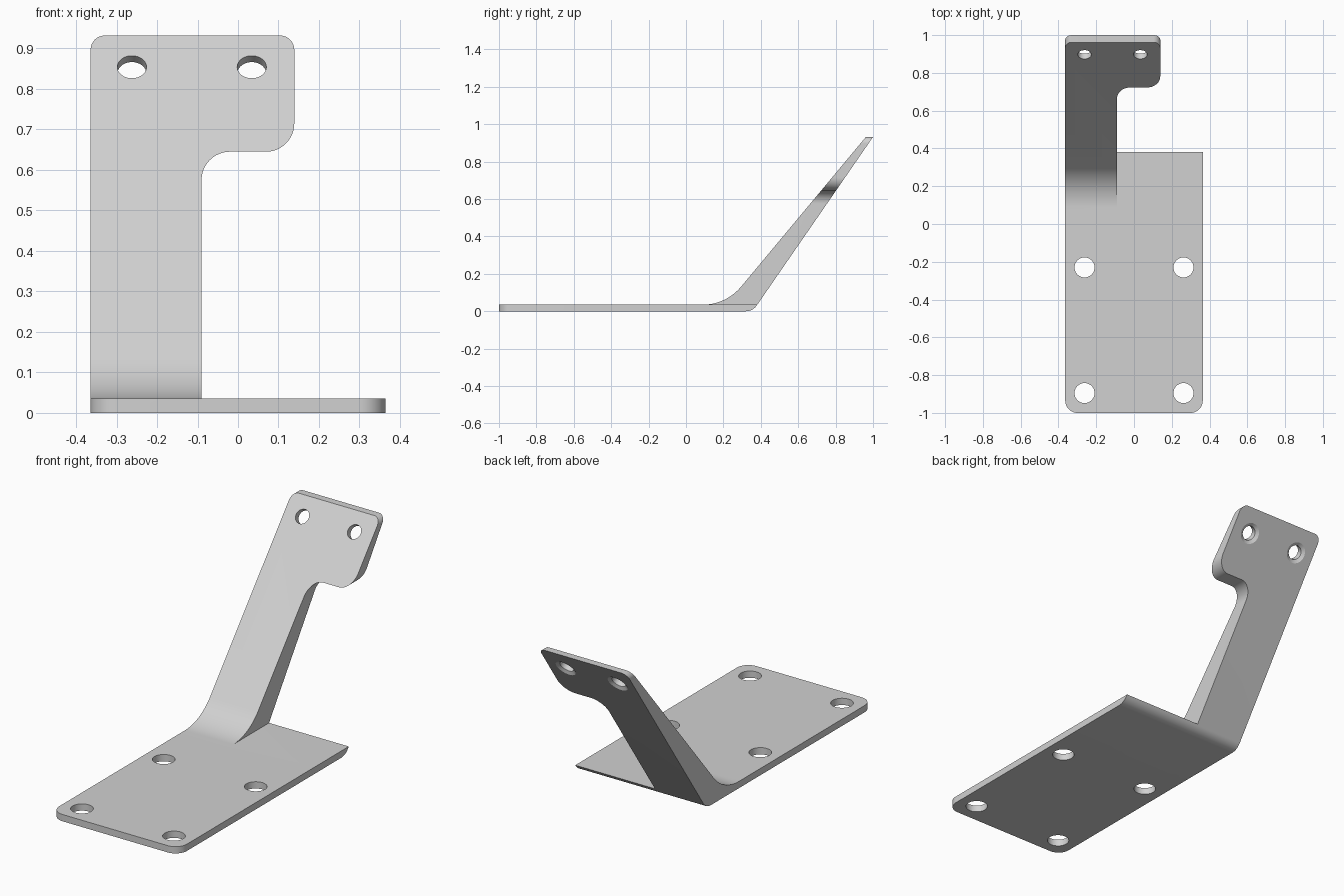
import bpy, bmesh, math
from mathutils import Vector, Matrix

cube = bpy.data.objects.get("Cube")
if cube:
    bpy.data.objects.remove(cube)

metal = bpy.data.materials.new("plain grey metal")
metal.use_nodes = True
GREY = (0.64, 0.64, 0.64, 1)
metal.diffuse_color = GREY
metal.node_tree.nodes["Principled BSDF"].inputs["Base Color"].default_value = GREY


def make_object(name, bm):
    bmesh.ops.recalc_face_normals(bm, faces=bm.faces)
    mesh = bpy.data.meshes.new(name)
    bm.to_mesh(mesh)
    bm.free()
    mesh.materials.append(metal)
    obj = bpy.data.objects.new(name, mesh)
    bpy.context.collection.objects.link(obj)
    return obj


def rounded(corners, steps=14):
    """Closed outline from (u, v, radius) corners."""
    out = []
    for i, (u, v, r) in enumerate(corners):
        p = Vector((u, v))
        if not r:
            out.append(p)
            continue
        a = (Vector(corners[i - 1][:2]) - p).normalized()
        b = (Vector(corners[(i + 1) % len(corners)][:2]) - p).normalized()
        half = a.angle(b) / 2
        centre = p + (a + b).normalized() * r / math.sin(half)
        start = p + a * r / math.tan(half) - centre
        end = p + b * r / math.tan(half) - centre
        for k in range(steps + 1):
            out.append(centre + start.lerp(end, k / steps).normalized() * r)
    return out


def extrude(name, corners, axis, lo, hi):
    """Prism of an outline along x, y or z."""
    place = {"x": lambda p, d: (d, p.x, p.y),
             "y": lambda p, d: (p.x, d, p.y),
             "z": lambda p, d: (p.x, p.y, d)}[axis]
    bm = bmesh.new()
    face = bm.faces.new([bm.verts.new(place(p, lo)) for p in rounded(corners)])
    geom = bmesh.ops.extrude_face_region(bm, geom=[face])["geom"]
    shift = Vector(place(Vector((0, 0)), hi - lo))
    bmesh.ops.translate(bm, vec=shift, verts=[g for g in geom if isinstance(g, bmesh.types.BMVert)])
    # Keep the prism closed with exactly one face at each end
    if not face.is_valid or not all(e.is_manifold for e in bm.edges):
        bmesh.ops.holes_fill(bm, edges=[e for e in bm.edges if e.is_boundary])
    return make_object(name, bm)


def drill(name, centre, direction, r1, r2, lo, hi):
    """Round cutter between distances lo and hi along a direction."""
    d = Vector(direction).normalized()
    turn = d.to_track_quat("Z", "Y").to_matrix().to_4x4()
    bm = bmesh.new()
    bmesh.ops.create_cone(bm, cap_ends=True, segments=48, radius1=r1, radius2=r2, depth=hi - lo,
                          matrix=Matrix.Translation(Vector(centre) + d * (lo + hi) / 2) @ turn)
    return make_object(name, bm)


def combine(target, tool, operation):
    tool.hide_render = True
    mod = target.modifiers.new(operation.lower(), "BOOLEAN")
    mod.operation, mod.object, mod.solver = operation, tool, "EXACT"
    bpy.context.view_layer.objects.active = target
    bpy.ops.object.modifier_apply(modifier=mod.name)
    bpy.data.objects.remove(tool)


W, T = 0.364, 0.035          # half width and plate thickness
BACK = 0.381                 # rear edge of the plate

# Base plate: side profile trimmed by a plan with rounded front corners
bracket = extrude("bracket", [(-1, 0, 0), (0.356, 0, 0.07), (BACK, T, 0), (-1, T, 0)], "x", -W, W)
plan = extrude("plate_plan", [(-W, -1, 0.065), (W, -1, 0.065), (W, 0.6, 0), (-W, 0.6, 0)], "z", -0.1, 0.1)
combine(bracket, plan, "INTERSECT")

# Sloping tapered arm: side profile trimmed by the front outline
arm = extrude("arm", [(0.05, T, 0), (0.214, T, 0.267), (0.962, 0.932, 0), (1, 0.932, 0),
                      (BACK, T, 0), (0.35, 0.02, 0), (0.05, 0.02, 0)], "x", -W, 0.3)
front = extrude("arm_outline", [(-W, -0.1, 0), (-0.09, -0.1, 0), (-0.09, 0.645, 0.07), (0.139, 0.645, 0.07),
                                (0.139, 0.932, 0.035), (-W, 0.932, 0.035)], "y", -0.5, 1.5)
combine(arm, front, "INTERSECT")
combine(bracket, arm, "UNION")

# Plate holes
for x in (-0.262, 0.262):
    for y in (-0.23, -0.895):
        combine(bracket, drill("plate_hole", (x, y, 0), (0, 0, 1), 0.053, 0.053, -0.1, 0.1), "DIFFERENCE")

# Head holes, countersunk from behind
for x in (-0.262, 0.034):
    spot, axis = (x, 0.8975, 0.854), (0, 0.82, -0.57)
    combine(bracket, drill("head_hole", spot, axis, 0.036, 0.036, -0.1, 0.1), "DIFFERENCE")
    combine(bracket, drill("countersink", spot, axis, 0.036, 0.076, 0.03, 0.054), "DIFFERENCE")

bpy.ops.object.select_all(action="DESELECT")
bracket.select_set(True)
bpy.context.view_layer.objects.active = bracket
bpy.ops.object.shade_smooth_by_angle(angle=math.radians(25))
